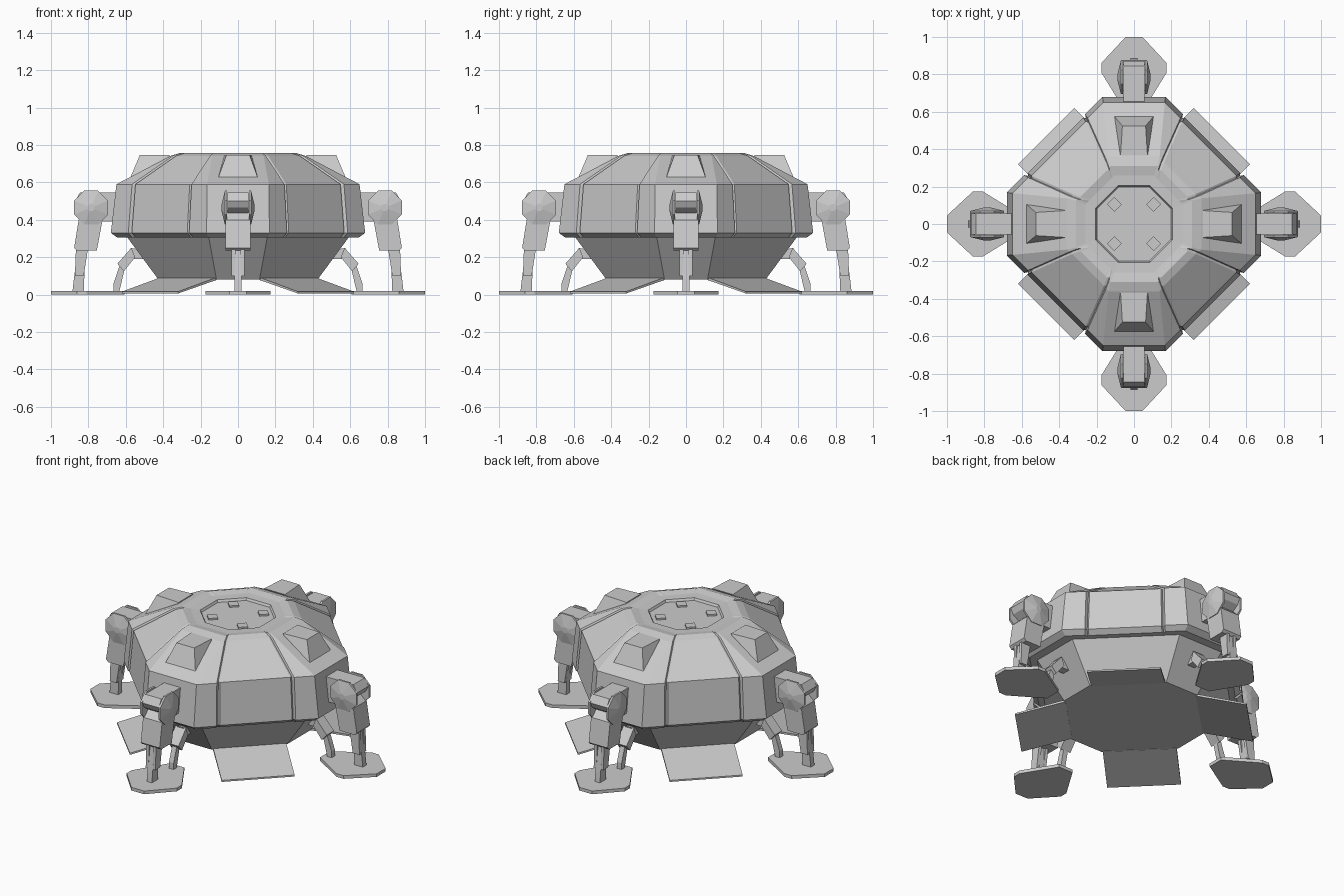
import bpy, bmesh, math
from mathutils import Vector, Matrix

if "Cube" in bpy.data.objects:
    bpy.data.objects.remove(bpy.data.objects["Cube"])

grey = bpy.data.materials.new("hull grey")
grey.diffuse_color = (0.6, 0.6, 0.6, 1)
grey.use_nodes = True
grey.node_tree.nodes["Principled BSDF"].inputs["Base Color"].default_value = grey.diffuse_color
S = math.sqrt(0.5)


def finish(name, bm):
    bmesh.ops.recalc_face_normals(bm, faces=bm.faces[:])
    me = bpy.data.meshes.new(name)
    bm.to_mesh(me)
    bm.free()
    me.materials.append(grey)
    ob = bpy.data.objects.new(name, me)
    bpy.context.collection.objects.link(ob)
    return ob


def four(name, solids, start=0.0):
    """Convex solids (lists of points, built pointing along +x), repeated on four sides."""
    sides = ["right", "back", "left", "front"]
    for k in range(4):
        rot = Matrix.Rotation(math.radians(start + 90 * k), 3, 'Z')
        bm = bmesh.new()
        for pts in solids:
            part = bmesh.new()
            for p in pts:
                part.verts.new(rot @ Vector(p))
            bmesh.ops.convex_hull(part, input=part.verts[:])
            bmesh.ops.dissolve_limit(part, angle_limit=0.01, verts=part.verts[:], edges=part.edges[:])
            tmp = bpy.data.meshes.new("tmp")
            part.to_mesh(tmp)
            part.free()
            bm.from_mesh(tmp)
            bpy.data.meshes.remove(tmp)
        finish(f"{sides[k]}_{name}", bm)


def side(profile, y0, y1):
    """x-z profile given thickness in y."""
    return [(x, y, z) for x, z in profile for y in (y0, y1)]


def flat(outline, z0, z1):
    """x-y outline given thickness in z."""
    return [(x, y, z) for x, y in outline for z in (z0, z1)]


def disc(cx, cz, r, y, n=8):
    return [(cx + r * math.cos((i + .5) * 2 * math.pi / n), y,
             cz + r * math.sin((i + .5) * 2 * math.pi / n)) for i in range(n)]


def loft(name, rings):
    bm = bmesh.new()
    loops = [[bm.verts.new(p) for p in ring] for ring in rings]
    n = len(loops[0])
    for a, b in zip(loops, loops[1:]):
        for i in range(n):
            j = (i + 1) % n
            bm.faces.new((a[i], a[j], b[j], b[i]))
    bm.faces.new(loops[0][::-1])
    bm.faces.new(loops[-1])
    return finish(name, bm)


def ring(r, h, z, w, groove, inset):
    """Octagon with a grooved panel of half width w on each diagonal side."""
    d, H = (r + h) * S, (r - h) * S
    half = [(H, 0), (w + .02, 0), (w + .008, groove), (w, inset)]
    prof = [(-t, g) for t, g in half] + [(t, g) for t, g in half[::-1]]
    pts = []
    for k in range(4):
        rot = Matrix.Rotation(math.radians(45 + 90 * k), 3, 'Z')
        pts += [rot @ Vector((d - g, t, z)) for t, g in prof]
    return pts


# Upper hull with grooved panels and sunken roof hatch
loft("upper_hull", [ring(*a) for a in (
    (.645, .16, .305, .21, .018, .006),
    (.68, .168, .33, .21, .018, .006),
    (.65, .165, .59, .205, .018, .006),
    (.36, .137, .742, .12, .016, .004),
    (.31, .125, .757, .10, .014, .003),
    (.26, .105, .748, .075, 0, 0),
    (.205, .085, .746, .05, 0, 0),
    (.198, .082, .732, .05, 0, 0))])

# Lower hull
loft("lower_hull", [
    [(x, y, z) for x, y in ((r, -h), (r, h), (h, r), (-h, r), (-r, h), (-r, -h), (-h, -r), (h, -r))]
    for r, h, z in ((.425, .115, .08), (.595, .157, .31))])

# Diamond hatch latches
four("hatch_latch", [flat([(.148 + a, b) for a in (-.028, .028) for b in (-.028, .028)], .725, .742)], 45)

# Roof pods
four("roof_pod", [[(x, s * y, z) for s in (-1, 1) for x, y, z in (
    (.575, .105, .627), (.525, .062, .746), (.365, .072, .746),
    (.385, .078, .70), (.40, .08, .66))]])

# Boarding ramps on the diagonals
four("ramp", [[(x, s * .212, z) for s in (-1, 1) for x, z in (
    (.375, .092), (.375, .078), (.665, .006), (.665, .016))]], 45)

# Hip arm
four("leg_hip_arm", [side([(.60, .39), (.74, .39), (.855, .465), (.872, .50), (.845, .545), (.60, .545)],
                          -.057, .057)])

# Knuckle discs with shallow conical caps
four("leg_knuckle", [disc(.785, .465, .098, s * .058) + disc(.785, .465, .098, s * .07)
                     + disc(.785, .465, .02, s * .088) for s in (-1, 1)])

# Upper leg
four("upper_leg", [side([(.715, .45), (.80, .45), (.852, .40), (.876, .25), (.86, .235), (.755, .235)],
                        -.066, .066)])

# Lower leg fork and ankle
four("lower_leg", [side([(.80, .26), (.866, .26), (.872, .10), (.825, .10)], s * .014, s * .034)
                   for s in (-1, 1)])
four("ankle", [side([(.815, .25), (.855, .25), (.878, .08), (.885, .015), (.825, .015), (.835, .08)],
                    -.018, .018)])

# Foot pad
four("foot_pad", [flat([(x, s * y) for s in (-1, 1) for x, y in (
    (1.0, .045), (.86, .175), (.81, .175), (.607, .05))], 0, .02)])

# Small inner strut from lower hull to foot pad
four("inner_strut", [
    side([(.50, .235), (.575, .25), (.56, .19), (.50, .19)], -.025, .025),
    side([(.57, .25), (.55, .20), (.61, .125), (.645, .165)], -.036, .036),
    side([(.605, .14), (.635, .15), (.665, .06), (.665, .015), (.635, .015), (.635, .06)], -.016, .016)])
